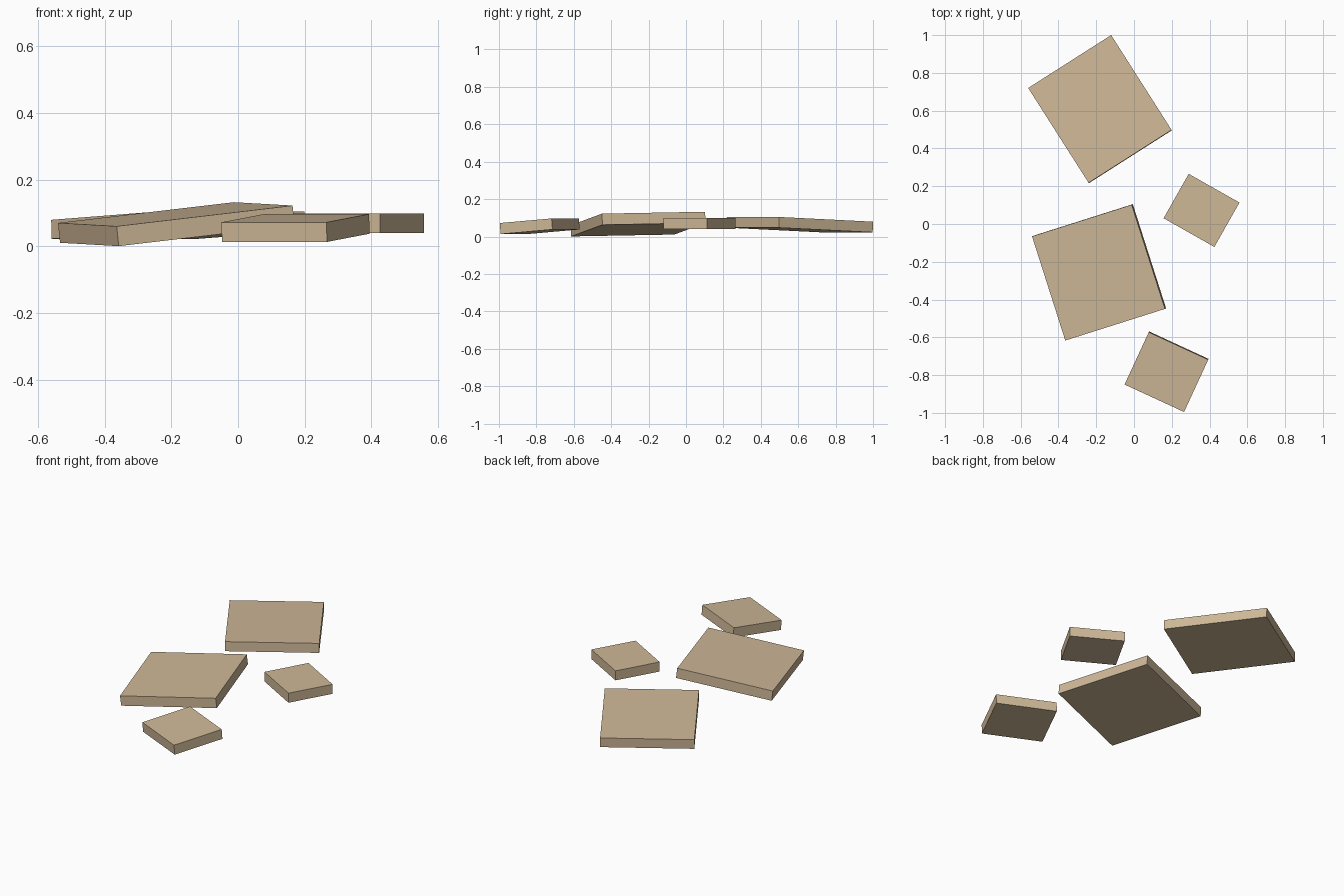
import bpy
from math import radians

if "Cube" in bpy.data.objects:
    bpy.data.objects.remove(bpy.data.objects["Cube"])

# One sandy stone colour for all slabs
stone = bpy.data.materials.new("sandstone")
stone.diffuse_color = (0.62, 0.48, 0.31, 1.0)
stone.use_nodes = True
stone.node_tree.nodes["Principled BSDF"].inputs["Base Color"].default_value = stone.diffuse_color


def slab(name, centre, size, rotation):
    """Flat rectangular paving slab, tilted in x and y, then turned about z."""
    bpy.ops.mesh.primitive_cube_add(size=1, location=centre,
                                    rotation=[radians(a) for a in rotation])
    ob = bpy.context.object
    ob.name = name
    ob.scale = size
    bpy.ops.object.transform_apply(location=False, rotation=False, scale=True)
    ob.data.materials.append(stone)


# Large slabs
slab("back_large_slab", (-0.18, 0.608, 0.0635), (0.521, 0.596, 0.057), (-2.4, 0, 32.5))
slab("middle_large_slab", (-0.185, -0.256, 0.0665), (0.557, 0.579, 0.06), (1.0, -6.4, 17.6))

# Small slabs
slab("right_small_slab", (0.3575, 0.072, 0.069), (0.309, 0.270, 0.058), (0, 0, -29.5))
slab("front_small_slab", (0.1725, -0.782, 0.055), (0.347, 0.306, 0.059), (4.6, 0, -24.8))
